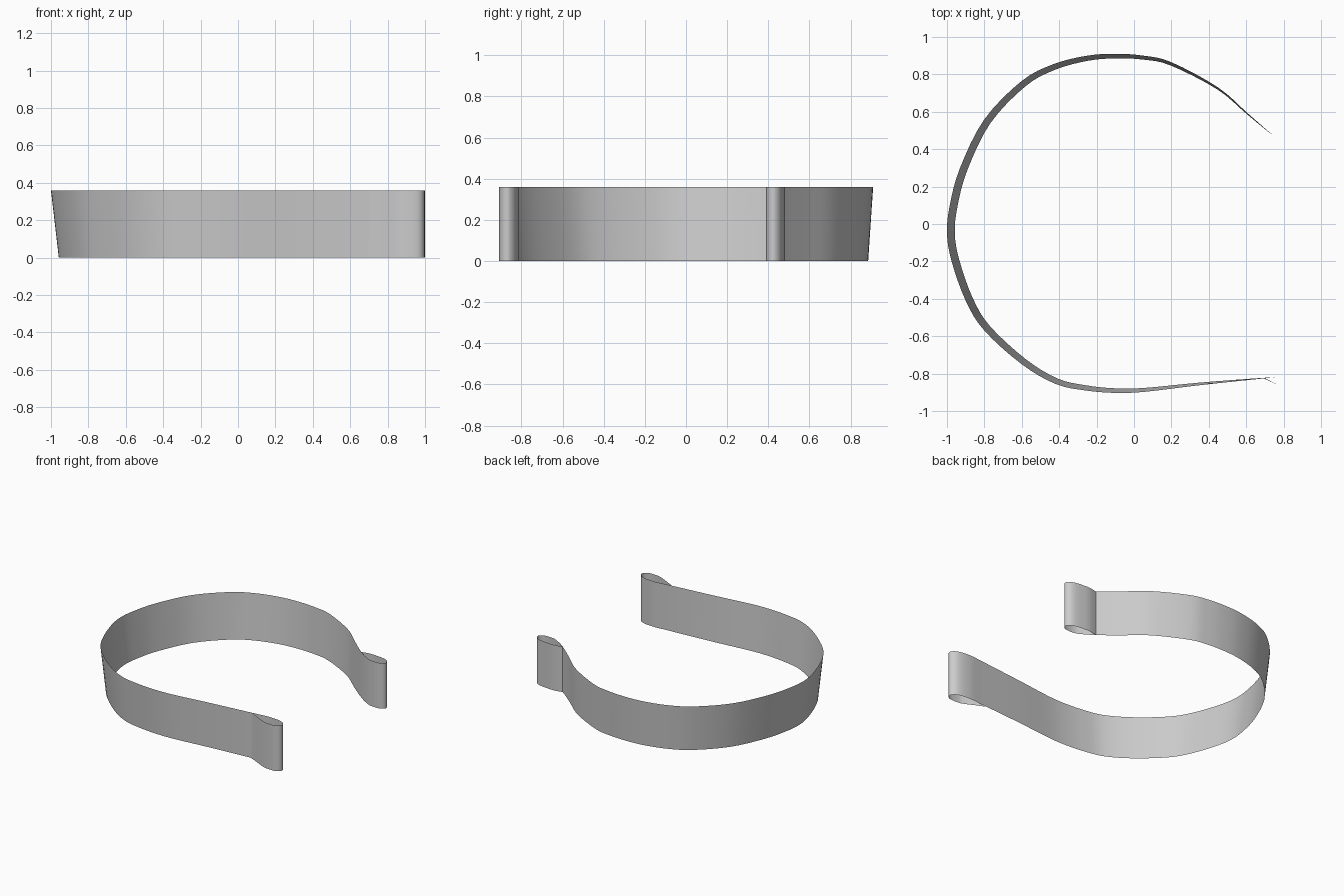
import bpy
from mathutils import Vector

cube = bpy.data.objects.get("Cube")
if cube:
    bpy.data.objects.remove(cube, do_unlink=True)

HEIGHT = 0.36
STEPS = 4

# Plan of the strip: back loop, open ring, front loop
back_loop = [(.75, .47), (.82, .482), (.89, .479), (.95, .47), (.985, .453),
             (1, .425), (.985, .4), (.95, .39), (.89, .392), (.84, .412)]
ring = [(.75, .47), (.61, .59), (.45, .73), (.2, .865), (.05, .9), (-.1, .91),
        (-.25, .9), (-.43, .855), (-.6, .765), (-.8, .56), (-.93, .3),
        (-.985, .1), (-1, -.05), (-.975, -.2), (-.9, -.41), (-.8, -.57),
        (-.6, -.75), (-.42, -.855), (-.26, -.89), (-.1, -.903), (.06, -.897),
        (.35, -.862), (.7, -.825)]
front_loop = [(.78, -.816), (.85, -.811), (.92, -.816), (.97, -.832),
              (.996, -.863), (.985, -.893), (.95, -.908), (.88, -.906),
              (.84, -.894), (.78, -.865), (.7, -.825)]


def smooth_path(points):
    """Catmull-Rom curve through the points."""
    p = [Vector(q) for q in points]
    p = [p[0] * 2 - p[1]] + p + [p[-1] * 2 - p[-2]]
    path = []
    for a, b, c, d in zip(p, p[1:], p[2:], p[3:]):
        for s in range(STEPS):
            t = s / STEPS
            path.append((b * 2 + (c - a) * t + (a * 2 - b * 5 + c * 4 - d) * t ** 2
                         + (b * 3 - a - c * 3 + d) * t ** 3) / 2)
    path.append(p[-2])
    return path


def build_strip(name, path, material):
    """Upright sheet whose lower edge leans inward towards the closed side."""
    verts, faces = [], []
    for i, p in enumerate(path):
        along = (path[min(i + 1, len(path) - 1)] - path[max(i - 1, 0)]).normalized()
        inward = Vector((-along.y, along.x))
        lean = 0.042 * max(0, (0.75 - p.x) / 1.75) ** 0.75
        low = p + inward * lean
        verts += [(low.x, low.y, 0), (p.x, p.y, HEIGHT)]
    for i in range(len(path) - 1):
        k = 2 * i
        faces.append((k, k + 2, k + 3, k + 1))
    mesh = bpy.data.meshes.new(name)
    mesh.from_pydata(verts, [], faces)
    mesh.materials.append(material)
    mesh.shade_smooth()
    obj = bpy.data.objects.new(name, mesh)
    bpy.context.collection.objects.link(obj)
    return obj


# Plain grey metal
grey = bpy.data.materials.new("grey_metal")
grey.use_nodes = True
color = (0.6, 0.6, 0.6, 1)
grey.diffuse_color = color
grey.node_tree.nodes["Principled BSDF"].inputs["Base Color"].default_value = color

build_strip("spring_band", smooth_path(back_loop + ring + front_loop), grey)
